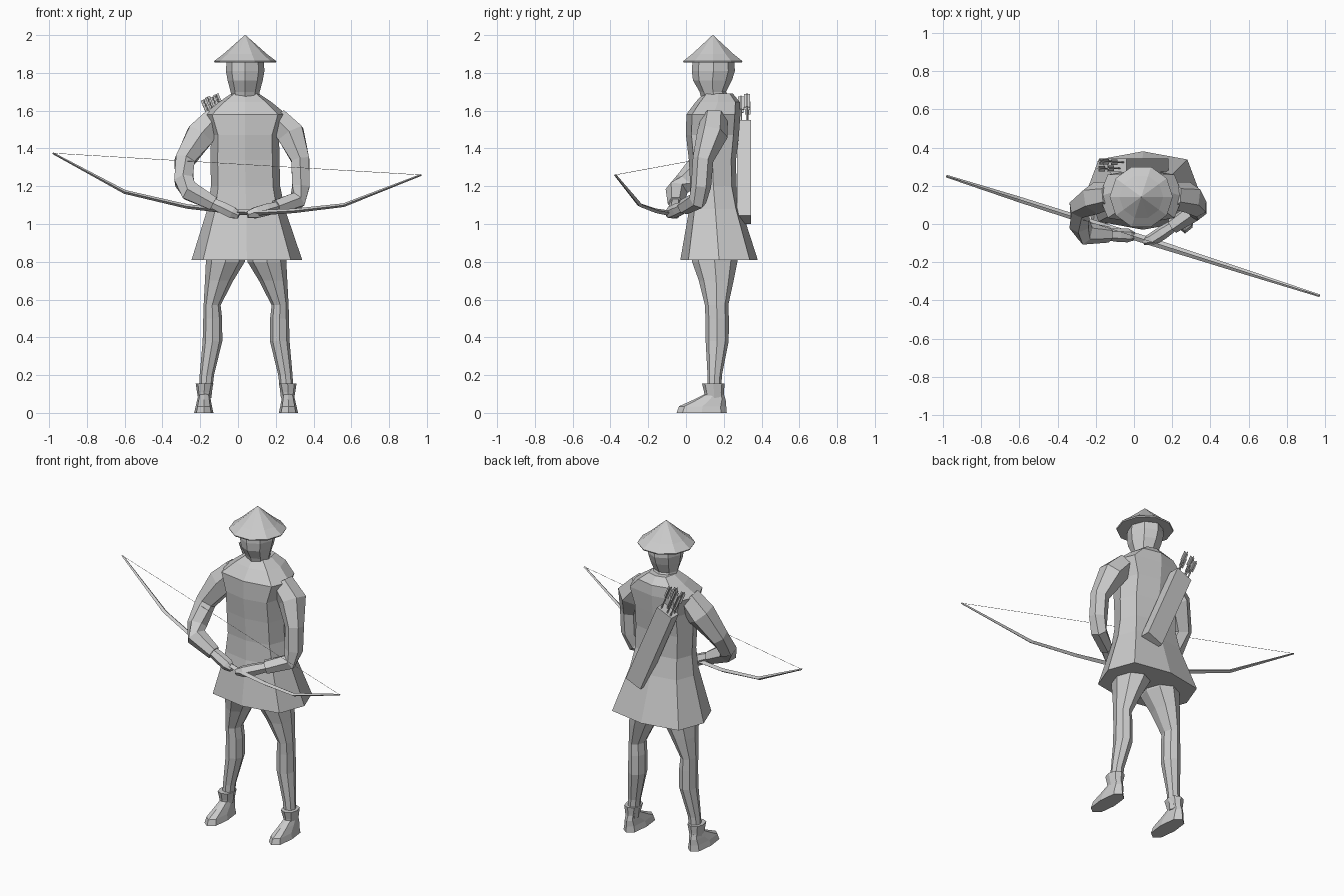
import bpy, bmesh, math
from mathutils import Vector, Matrix

MID = 0.043  # mirror plane of the body


def make(name, bm):
    bmesh.ops.recalc_face_normals(bm, faces=bm.faces)
    me = bpy.data.meshes.new(name)
    bm.to_mesh(me)
    bm.free()
    ob = bpy.data.objects.new(name, me)
    bpy.context.collection.objects.link(ob)
    return ob


def skin(name, rings):
    """Join equal rings of points with quads and close both ends."""
    bm = bmesh.new()
    vs = [[bm.verts.new(p) for p in r] for r in rings]
    n = len(vs[0])
    for a, b in zip(vs, vs[1:]):
        for i in range(n):
            j = (i + 1) % n
            bm.faces.new((a[i], a[j], b[j], b[i]))
    bm.faces.new(vs[0][::-1])
    bm.faces.new(vs[-1])
    return make(name, bm)


def loft(name, sections, n=8, square=1.12):
    """Horizontal sections: (z, cx, cy, rx, ry)."""
    rings = []
    for z, cx, cy, rx, ry in sections:
        ring = []
        for i in range(n):
            a = 2 * math.pi * i / n
            k = square if i % 2 else 1
            ring.append((cx + rx * k * math.cos(a), cy + ry * k * math.sin(a), z))
        rings.append(ring)
    return skin(name, rings)


def tube(name, path, n=6, flat=1.0):
    """Sweep along points (x, y, z, r); flat scales the vertical thickness."""
    pts = [Vector(p[:3]) for p in path]
    rings = []
    for i, p in enumerate(pts):
        t = (pts[min(i + 1, len(pts) - 1)] - pts[max(i - 1, 0)]).normalized()
        u = Vector((0, 1, 0))
        u = (u - u.dot(t) * t).normalized()
        v = t.cross(u)
        r = path[i][3]
        rings.append([p + r * (math.cos(a) * u + flat * math.sin(a) * v)
                      for a in (2 * math.pi * k / n for k in range(n))])
    return skin(name, rings)


# Hat: flared cone
loft("hat", [(1.855, 0.038, 0.142, 0.162, 0.162), (1.862, 0.038, 0.142, 0.165, 0.165),
             (1.9, 0.038, 0.142, 0.115, 0.115), (2.0, 0.038, 0.142, 0.002, 0.002)], 10, 1.0)

# Head
loft("head", [(1.65, 0.038, 0.165, 0.07, 0.08), (1.70, 0.038, 0.142, 0.077, 0.07),
              (1.76, 0.038, 0.14, 0.093, 0.103), (1.81, 0.038, 0.145, 0.102, 0.114),
              (1.87, 0.038, 0.145, 0.098, 0.11)], 8, 0.98)

# Tunic with skirt
loft("tunic", [(0.81, 0.047, 0.175, 0.293, 0.205), (1.08, 0.043, 0.155, 0.205, 0.138),
               (1.20, 0.04, 0.145, 0.183, 0.122), (1.34, 0.037, 0.14, 0.183, 0.125),
               (1.47, 0.037, 0.14, 0.18, 0.14), (1.58, 0.037, 0.145, 0.22, 0.143),
               (1.645, 0.038, 0.168, 0.14, 0.118), (1.69, 0.038, 0.17, 0.074, 0.078)])

# Legs, boot cuffs and boots, mirrored
leg = [(0.86, 0.105, 0.152, 0.105, 0.122), (0.80, 0.11, 0.152, 0.103, 0.12),
       (0.70, 0.143, 0.16, 0.075, 0.092), (0.57, 0.18, 0.162, 0.045, 0.062),
       (0.50, 0.177, 0.165, 0.05, 0.062), (0.38, 0.178, 0.165, 0.052, 0.061),
       (0.20, 0.208, 0.152, 0.038, 0.038), (0.08, 0.218, 0.15, 0.034, 0.036)]
cuff = [(0.155, 0.22, 0.145, 0.047, 0.06), (0.11, 0.222, 0.148, 0.038, 0.052),
        (0.07, 0.223, 0.15, 0.03, 0.05)]
boot = [(0.0, 0.224, 0.083, 0.051, 0.133), (0.035, 0.224, 0.088, 0.043, 0.125),
        (0.07, 0.223, 0.125, 0.036, 0.085), (0.1, 0.222, 0.15, 0.03, 0.05)]
for side, s in (("right", -1), ("left", 1)):
    for part, secs, sq in (("leg", leg, 1.0), ("boot_cuff", cuff, 1.05), ("boot", boot, 1.08)):
        loft(f"{side}_{part}", [(z, MID + s * d, cy, rx, ry) for z, d, cy, rx, ry in secs], 8, sq)

# Arms, both reaching forward to the bow
tube("right_arm", [(-0.12, 0.15, 1.56, 0.07), (-0.2, 0.135, 1.47, 0.085),
                   (-0.283, 0.085, 1.335, 0.06), (-0.285, 0.0, 1.225, 0.058),
                   (-0.255, -0.05, 1.175, 0.06), (-0.13, -0.055, 1.108, 0.042)])
tube("left_arm", [(0.2, 0.15, 1.56, 0.07), (0.28, 0.14, 1.475, 0.083),
                  (0.33, 0.09, 1.34, 0.055), (0.333, 0.08, 1.2, 0.053),
                  (0.315, 0.062, 1.125, 0.05), (0.2, -0.01, 1.09, 0.042)])
tube("right_hand", [(-0.15, -0.055, 1.118, 0.03), (-0.08, -0.058, 1.085, 0.036),
                    (-0.03, -0.06, 1.06, 0.036), (0.005, -0.065, 1.045, 0.02)])
tube("left_hand", [(0.21, -0.005, 1.092, 0.03), (0.15, -0.045, 1.075, 0.036),
                   (0.095, -0.08, 1.06, 0.034), (0.05, -0.09, 1.05, 0.02)])


# Bow in a vertical plane, with its string
def on_bow(x, z, r):
    return (x, -0.064 - 0.3205 * x, z, r)


tube("bow", [on_bow(*p) for p in ((-0.98, 1.375, 0.007), (-0.6, 1.17, 0.015), (-0.27, 1.093, 0.017),
                                  (0.0, 1.063, 0.02), (0.12, 1.06, 0.02), (0.3, 1.07, 0.017),
                                  (0.56, 1.1, 0.014), (0.97, 1.26, 0.007))], 4, 0.7)
tube("bow_string", [on_bow(-0.98, 1.375, 0.0012), on_bow(0.97, 1.26, 0.0012)], 4)

# Quiver slung across the back
frame = (Matrix.Translation((0.02, 0.307, 1.275))
         @ Matrix.Rotation(math.atan2(-0.22, 0.51), 4, 'Y'))
bm = bmesh.new()
bmesh.ops.create_cube(bm, size=1, matrix=frame @ Matrix.Diagonal((0.11, 0.072, 0.55, 1)))
make("quiver", bm)

# Arrows with crossed fletching
bm = bmesh.new()
for x, y, h in ((-0.035, -0.018, 0), (-0.01, 0.018, 0.005), (0.015, -0.016, -0.005),
                (0.036, 0.016, 0), (-0.036, 0.02, -0.01)):
    m = frame @ Matrix.Translation((x, y, 0.31 + h))
    bmesh.ops.create_cone(bm, cap_ends=True, segments=5, radius1=0.005, radius2=0.005,
                          depth=0.24, matrix=m)
    for size in ((0.03, 0.003, 0.075, 1), (0.003, 0.03, 0.075, 1)):
        bmesh.ops.create_cube(bm, size=1, matrix=m @ Matrix.Translation((0, 0, 0.085))
                              @ Matrix.Diagonal(size))
make("arrows", bm)
